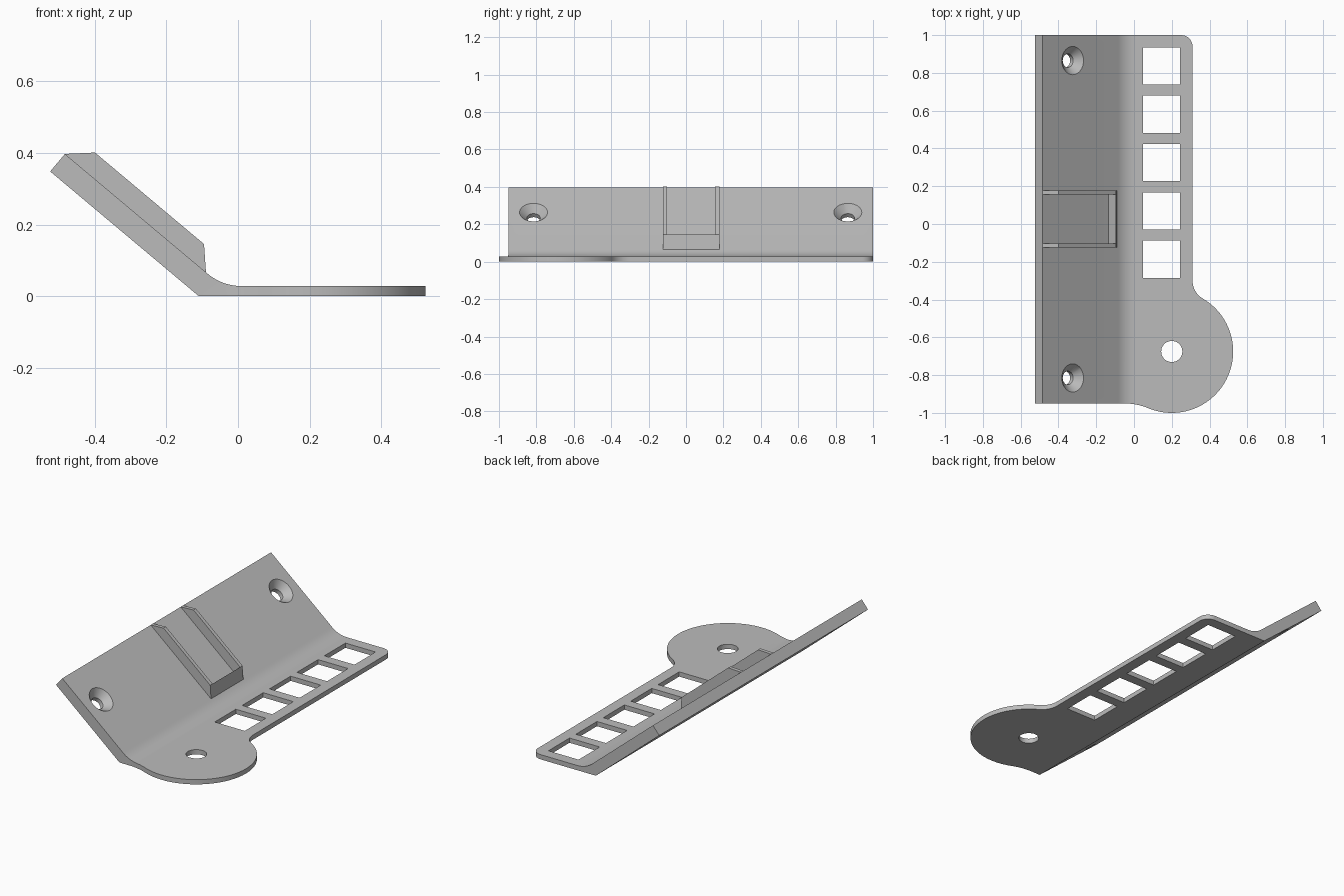
import bpy, bmesh, math
from mathutils import Matrix, Vector

cube = bpy.data.objects.get("Cube")
if cube:
    bpy.data.objects.remove(cube, do_unlink=True)

grey = bpy.data.materials.new("plain grey")
grey.use_nodes = True
grey.diffuse_color = (0.5, 0.5, 0.5, 1)
grey.node_tree.nodes["Principled BSDF"].inputs["Base Color"].default_value = (0.5, 0.5, 0.5, 1)

TILT = math.radians(40)
ALONG = Vector((-math.cos(TILT), math.sin(TILT)))
OUT = Vector((math.sin(TILT), math.cos(TILT)))
BEND = Vector((-0.11, 0))
THICK, PLATE, LENGTH = 0.064, 0.028, 0.542


def on_slope(s, h):
    """Point in x, z at distance s up the wing and h above its underside."""
    return BEND + ALONG * s + OUT * h


def arc(cx, cy, r, start, end, steps):
    angles = [math.radians(start + (end - start) * i / steps) for i in range(steps + 1)]
    return [Vector((cx + r * math.cos(a), cy + r * math.sin(a))) for a in angles]


def make_object(name, bm):
    bmesh.ops.recalc_face_normals(bm, faces=bm.faces)
    mesh = bpy.data.meshes.new(name)
    bm.to_mesh(mesh)
    bm.free()
    mesh.materials.append(grey)
    obj = bpy.data.objects.new(name, mesh)
    bpy.context.collection.objects.link(obj)
    return obj


def add_loft(bm, rings):
    """Closed solid through rings of equal point count."""
    loops = [[bm.verts.new(p) for p in ring] for ring in rings]
    for a, b in zip(loops, loops[1:]):
        for i in range(len(a)):
            j = (i + 1) % len(a)
            bm.faces.new((a[i], a[j], b[j], b[i]))
    bm.faces.new(loops[0])
    bm.faces.new(loops[-1])


def prism_y(name, points, y0, y1):
    bm = bmesh.new()
    add_loft(bm, [[(p[0], y, p[1]) for p in points] for y in (y0, y1)])
    return make_object(name, bm)


def add_prism_z(bm, points, z0, z1):
    add_loft(bm, [[(p[0], p[1], z) for p in points] for z in (z0, z1)])


def apply_boolean(obj, cutter, operation):
    cutter.hide_render = True
    mod = obj.modifiers.new("cut", "BOOLEAN")
    mod.operation, mod.solver, mod.object = operation, "EXACT", cutter
    bpy.context.view_layer.objects.active = obj
    bpy.ops.object.modifier_apply(modifier=mod.name)
    bpy.data.objects.remove(cutter, do_unlink=True)


# Bent section: flat plate, filleted bend and sloping wing
corner_x = on_slope(0, THICK).x + (on_slope(0, THICK).y - PLATE) / math.tan(TILT)
tangent = 0.053
radius = tangent / math.tan(TILT / 2)
fillet = arc(corner_x + tangent, PLATE + radius, radius, -90, -130, 10)
section = [BEND, Vector((0.6, 0)), Vector((0.6, PLATE))] + fillet
section += [on_slope(LENGTH, THICK), on_slope(LENGTH, 0)]
bracket = prism_y("bent_plate", section, -1.1, 1.1)

# Plan outline: straight wing, rounded corner and round lobe
LOBE, LOBE_R = Vector((0.2, -0.675)), 0.325
neck = Vector((0.42, -0.30))
foot = Vector((LOBE.x - 0.25, -0.95 - LOBE_R))
to_neck = math.degrees(math.atan2(*(neck - LOBE).yx))
to_foot = math.degrees(math.atan2(*(foot - LOBE).yx))
outline = [Vector((-0.7, -0.95)), Vector((-0.7, 1))]
outline += arc(0.25, 0.94, 0.06, 90, 0, 8)
outline += arc(*neck, 0.11, 180, 180 + to_neck, 8)
outline += arc(*LOBE, LOBE_R, to_neck, to_foot, 48)[1:]
outline += arc(*foot, LOBE_R, to_foot + 180, 90, 8)[1:]
bm = bmesh.new()
add_prism_z(bm, outline, -0.2, 0.7)
apply_boolean(bracket, make_object("outline_cutter", bm), "INTERSECT")

# Square windows and the lobe hole
bm = bmesh.new()
for i in range(5):
    box = Matrix.Translation((0.146, 0.837 - 0.256 * i, 0)) @ Matrix.Diagonal((0.197, 0.197, 0.2, 1))
    bmesh.ops.create_cube(bm, size=1, matrix=box)
add_prism_z(bm, arc(*LOBE, 0.056, 0, 350, 35), -0.1, 0.1)

# Countersunk screw holes square to the wing
centre = on_slope(0.334, 0)
rows = [(-0.02, 0.036), (THICK - 0.039, 0.036), (THICK, 0.075), (THICK + 0.02, 0.075)]
for y in (0.865, -0.815):
    rings = []
    for h, r in rows:
        ring = []
        for p in arc(0, 0, r, 0, 350, 35):
            q = centre + ALONG * p.x + OUT * h
            ring.append((q.x, y + p.y, q.y))
        rings.append(ring)
    add_loft(bm, rings)
apply_boolean(bracket, make_object("hole_cutter", bm), "DIFFERENCE")

# Open-topped holder: two rails and a wedge-shaped stop
RAIL_TOP = THICK + 0.057
foot_end, top_end = on_slope(0.027, THICK), on_slope(0.082, RAIL_TOP)
rail = [foot_end, top_end, on_slope(0.48, RAIL_TOP), on_slope(LENGTH, THICK)]
low, high, wall = -0.124, 0.178, 0.022
parts = [bracket,
         prism_y("front_rail", rail, low, low + wall),
         prism_y("back_rail", rail, high - wall, high),
         prism_y("end_stop", [foot_end, top_end, on_slope(0.086, THICK)], low + wall, high - wall)]

# Smooth curved walls, keep edges crisp
bpy.ops.object.select_all(action="DESELECT")
for part in parts:
    part.select_set(True)
bpy.context.view_layer.objects.active = bracket
bpy.ops.object.shade_smooth_by_angle(angle=math.radians(25))
